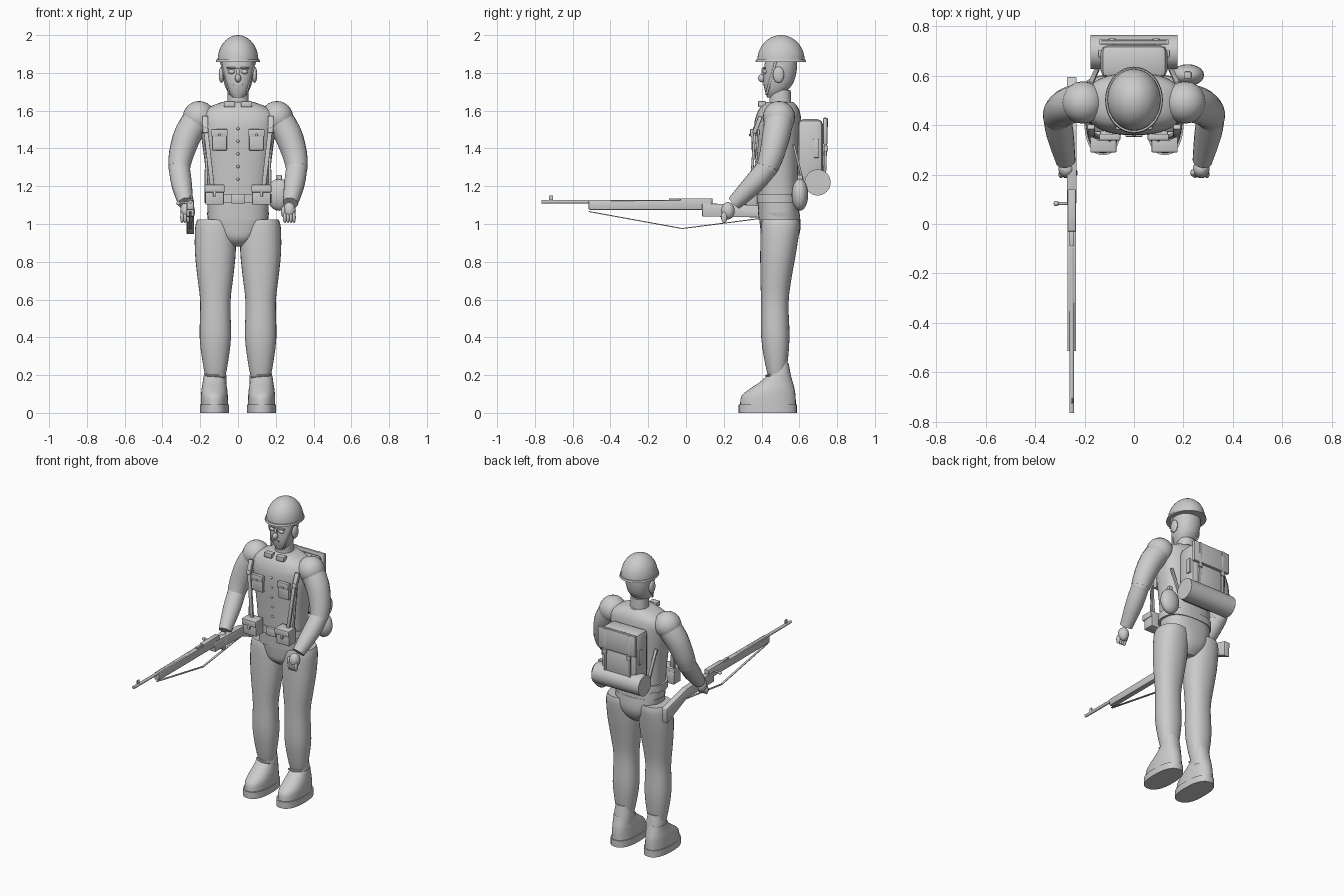
import bpy, bmesh
from math import sin, cos, pi, copysign, radians
from mathutils import Vector, Matrix

if "Cube" in bpy.data.objects:
    bpy.data.objects.remove(bpy.data.objects["Cube"])

COLOUR = (.6, .6, .6, 1)
grey = bpy.data.materials.new("plain_grey")
grey.use_nodes = True
grey.diffuse_color = COLOUR
grey.node_tree.nodes["Principled BSDF"].inputs["Base Color"].default_value = COLOUR


def finish(name, bm, paired=False):
    bmesh.ops.recalc_face_normals(bm, faces=bm.faces)
    for prefix in ("left_", "right_") if paired else ("",):
        mesh = bpy.data.meshes.new(prefix + name)
        bm.to_mesh(mesh)
        mesh.materials.append(grey)
        part = bpy.data.objects.new(prefix + name, mesh)
        bpy.context.collection.objects.link(part)
        bpy.ops.object.select_all(action='DESELECT')
        part.select_set(True)
        bpy.context.view_layer.objects.active = part
        bpy.ops.object.shade_smooth_by_angle(angle=radians(40))
        bmesh.ops.scale(bm, vec=(-1, 1, 1), verts=bm.verts)
        bmesh.ops.reverse_faces(bm, faces=bm.faces)
    bm.free()


def smooth_rows(rows, steps):
    rows = [Vector(row) for row in rows]
    padded = [rows[0]] + rows + [rows[-1]]
    result = []
    for before, start, end, after in zip(padded, rows, rows[1:], padded[3:]):
        step = end - start
        leave = (end - before) / 2 - step
        arrive = step - (after - start) / 2
        for i in range(steps):
            t = i / steps
            result.append(start + step * t + (leave * (1 - t) + arrive * t) * t * (1 - t))
    return result + rows[-1:]


def skin(name, rings, paired):
    bm = bmesh.new()
    loops = [[bm.verts.new(point) for point in ring] for ring in rings]
    for low, high in zip(loops, loops[1:]):
        for i in range(len(low)):
            bm.faces.new((low[i - 1], low[i], high[i], high[i - 1]))
    bm.faces.new(loops[0])
    bm.faces.new(loops[-1])
    finish(name, bm, paired)


def stack(name, rows, x=0, power=2.2, sides=32, steps=3, paired=False):
    """Upright loft; each row is height, half width, half depth, centre y."""
    def bulge(value):
        return copysign(abs(value) ** (2 / power), value)
    angles = [2 * pi * i / sides for i in range(sides)]
    rings = [[(x + width * bulge(cos(a)), y + depth * bulge(sin(a)), z) for a in angles]
             for z, width, depth, y in smooth_rows(rows, steps)]
    skin(name, rings, paired)


def tube(name, rows, sides=20, steps=3, paired=False):
    """Round tube; each row is x, y, z, radius."""
    rows = smooth_rows(rows, steps)
    rings = []
    for i, row in enumerate(rows):
        along = (rows[min(i + 1, len(rows) - 1)] - rows[max(i - 1, 0)]).xyz.normalized()
        across = along.cross(Vector((1, 0, -1))).normalized() * row.w
        rings.append([row.xyz + Matrix.Rotation(2 * pi * k / sides, 3, along) @ across
                      for k in range(sides)])
    skin(name, rings, paired)


def ball(name, at, size, paired=False):
    bm = bmesh.new()
    shape = Matrix.Translation(at) @ Matrix.Diagonal((*size, 1))
    bmesh.ops.create_uvsphere(bm, u_segments=20, v_segments=12, radius=1, matrix=shape)
    finish(name, bm, paired)


def soften(bm, amount):
    bmesh.ops.bevel(bm, geom=bm.edges[:], offset=amount, segments=2, profile=.5, affect='EDGES')


def box(name, at, size, bevel=.004, turn=Matrix(), paired=False):
    bm = bmesh.new()
    bmesh.ops.create_cube(bm, size=1, matrix=Matrix.Diagonal((*size, 1)))
    soften(bm, bevel)
    bm.transform(Matrix.Translation(at) @ turn)
    finish(name, bm, paired)


def strap(name, start, end, width, thick, paired=False):
    start, end = Vector(start), Vector(end)
    along = (end - start).normalized()
    out = along.cross(Vector((1, 0, 0))).normalized()
    turn = Matrix((out.cross(along), out, along)).transposed().to_4x4()
    box(name, (start + end) / 2, (width, thick, (end - start).length), thick / 5, turn, paired)


def side_plate(name, outline, x, thick):
    bm = bmesh.new()
    face = bm.faces.new([bm.verts.new((x - thick / 2, y, z)) for y, z in outline])
    grown = bmesh.ops.extrude_face_region(bm, geom=[face])["geom"]
    moved = [item for item in grown if isinstance(item, bmesh.types.BMVert)]
    bmesh.ops.translate(bm, vec=(thick, 0, 0), verts=moved)
    soften(bm, .004)
    finish(name, bm)


# Head and face
stack("head", [(1.67, .03, .035, .465), (1.7, .055, .056, .475), (1.75, .075, .08, .49),
               (1.82, .086, .087, .5), (1.87, .086, .084, .504)])
stack("neck", [(1.58, .06, .06, .5), (1.71, .054, .056, .498)])
ball("nose", (0, .403, 1.772), (.016, .022, .022))
box("nose_bridge", (0, .41, 1.8), (.018, .02, .05))
box("mouth", (0, .412, 1.737), (.045, .012, .01))
ball("ear", (.088, .49, 1.79), (.014, .03, .043), paired=True)
ball("eye", (.034, .418, 1.806), (.02, .012, .012), paired=True)
box("brow", (.036, .414, 1.826), (.05, .016, .01), paired=True)
strap("chin_strap", (.092, .475, 1.86), (.045, .425, 1.685), .008, .014, paired=True)

# Helmet
stack("helmet_rim", [(1.857, .117, .135, .502), (1.87, .114, .131, .502)], power=2, sides=40)
dome = [i * pi / 20.1 for i in range(11)]
stack("helmet_dome", [(1.866 + .134 * sin(a), .108 * cos(a), .125 * cos(a), .503) for a in dome],
      power=2, sides=40, steps=1)

# Tunic, pelvis and belt
stack("tunic", [(1.02, .16, .108, .492), (1.25, .168, .112, .484), (1.5, .198, .125, .485),
                (1.58, .195, .116, .49), (1.62, .15, .098, .493), (1.645, .085, .075, .495)],
      power=2.5, sides=40)
stack("pelvis", [(.88, .05, .05, .5), (.92, .095, .092, .496), (.98, .145, .107, .5),
                 (1.06, .165, .108, .493)], power=2.4)
stack("belt", [(1.11, .177, .117, .485), (1.158, .177, .117, .485)], power=2.5, sides=40, steps=1)
BELT, FRONT = 1.134, .362
box("belt_buckle", (0, FRONT, BELT), (.07, .018, .052))
for i in range(5):
    ball("tunic_button", (0, FRONT + i * .002, 1.505 - i * .067), (.008, .008, .008))

# Collar and chest pockets
POCKET = .098
box("collar_flap", (.045, .402, 1.635), (.058, .04, .032), paired=True)
box("chest_pocket", (POCKET, FRONT, 1.44), (.078, .03, .1), paired=True)
box("pocket_flap", (POCKET, FRONT - .01, 1.482), (.086, .026, .04), paired=True)
ball("pocket_button", (POCKET, FRONT - .024, 1.472), (.007, .005, .007), paired=True)

# Arms and hands
SHOULDER, ELBOW, WRIST = (.2, .495, 1.57), (.311, .432, 1.3), (.277, .255, 1.11)
ball("shoulder", (.206, .492, 1.565), (.086, .086, .086), paired=True)
tube("upper_arm", [(*SHOULDER, .078), (.262, .48, 1.48, .075), (.3, .455, 1.37, .066),
                   (*ELBOW, .058)], paired=True)
ball("elbow", ELBOW, (.057, .057, .057), paired=True)
tube("forearm", [(*ELBOW, .056), (.299, .36, 1.215, .055), (*WRIST, .04)], paired=True)
ball("palm", (.272, .222, 1.07), (.034, .036, .046), paired=True)
for i in range(4):
    ball("finger", (.248 + i * .016, .202, 1.035), (.01, .016, .03), paired=True)
ball("thumb", (.24, .207, 1.065), (.012, .015, .03), paired=True)

# Legs and boots
FOOT = .125
stack("trouser_leg", [(.19, .052, .044, .48), (.26, .066, .059, .478), (.4, .083, .075, .473),
                      (.585, .08, .073, .47), (.72, .095, .083, .477), (.85, .108, .095, .488),
                      (.98, .107, .103, .499), (1.025, .094, .097, .501)], x=.12, paired=True)
stack("boot_sole", [(0, .077, .154, .433), (.045, .077, .154, .433)],
      x=FOOT, power=2.4, steps=1, paired=True)
stack("boot_upper", [(.04, .072, .148, .434), (.09, .071, .143, .437), (.125, .068, .12, .455),
                     (.16, .062, .09, .476), (.195, .058, .064, .492)], x=FOOT, paired=True)
stack("boot_shaft", [(.14, .058, .07, .495), (.2, .059, .062, .493), (.265, .045, .034, .509)],
      x=FOOT - .004, paired=True)
tube("boot_lace", [(.07, .445, .19, .006), (.12, .425, .196, .006), (.17, .445, .2, .006)],
     sides=8, paired=True)

# Shoulder harness and ammunition pouches
strap("strap_top", (.174, .395, 1.57), (.172, .36, 1.48), .03, .022, paired=True)
strap("strap_front", (.172, .365, 1.51), (.135, .345, 1.19), .024, .014, paired=True)
strap("strap_side", (.172, .385, 1.5), (.165, .36, 1.19), .012, .01, paired=True)
strap("strap_back", (.175, .57, 1.42), (.15, .625, 1.2), .02, .012, paired=True)
POUCH = .124
box("ammo_pouch", (POUCH, .34, 1.145), (.098, .075, .085), paired=True)
box("ammo_pouch_flap", (POUCH, .333, 1.188), (.106, .085, .04), paired=True)
box("pouch_stud", (POUCH, .295, 1.16), (.016, .014, .03), paired=True)

# Backpack and bedroll
PACK_STRAP = .09
box("pack_body", (0, .658, 1.375), (.27, .135, .36), bevel=.03)
box("pack_back_pocket", (0, .725, 1.34), (.17, .03, .15))
box("pack_flap", (0, .737, 1.49), (.28, .022, .14))
box("pack_top_roll", (0, .735, 1.557), (.27, .016, .012))
strap("pack_strap", (PACK_STRAP, .745, 1.56), (PACK_STRAP, .735, 1.27), .018, .014, paired=True)
box("pack_buckle", (PACK_STRAP, .745, 1.4), (.03, .014, .03), paired=True)
box("pack_lug", (.137, .69, 1.4), (.016, .03, .1), paired=True)
tube("bedroll", [(-.177, .697, 1.22, .069), (.177, .697, 1.22, .069)], sides=32, steps=1)

# Canteen on the left hip
ball("canteen", (.218, .603, 1.155), (.066, .044, .085))
box("canteen_cap", (.218, .603, 1.245), (.028, .028, .03))

# Rifle held in the right hand
RIFLE, BOLT = -.252, -.315
tube("rifle_barrel", [(RIFLE, -.765, 1.118, .01), (RIFLE, .02, 1.118, .01)], steps=1)
box("front_sight", (RIFLE, -.715, 1.137), (.008, .022, .028), bevel=.002)
box("rear_sight", (RIFLE, -.06, 1.128), (.02, .06, .014))
box("rifle_receiver", (RIFLE, .055, 1.12), (.034, .17, .032))
side_plate("rifle_forestock", [(-.515, 1.075), (-.515, 1.122), (.13, 1.128), (.13, 1.075)],
           RIFLE, thick=.036)
side_plate("rifle_stock", [(.085, 1.04), (.085, 1.11), (.38, 1.1), (.595, 1.045),
                           (.59, .945), (.38, 1.035)], RIFLE, thick=.04)
tube("bolt_handle", [(RIFLE, .083, 1.115, .006), (BOLT, .083, 1.11, .006)], sides=10, steps=1)
ball("bolt_knob", (BOLT, .083, 1.11), (.011, .011, .011))
SLING_LOW = (RIFLE, -.02, .976)
strap("sling_front", (RIFLE, -.515, 1.066), SLING_LOW, .014, .005)
strap("sling_rear", SLING_LOW, (RIFLE, .4, 1.03), .014, .005)
